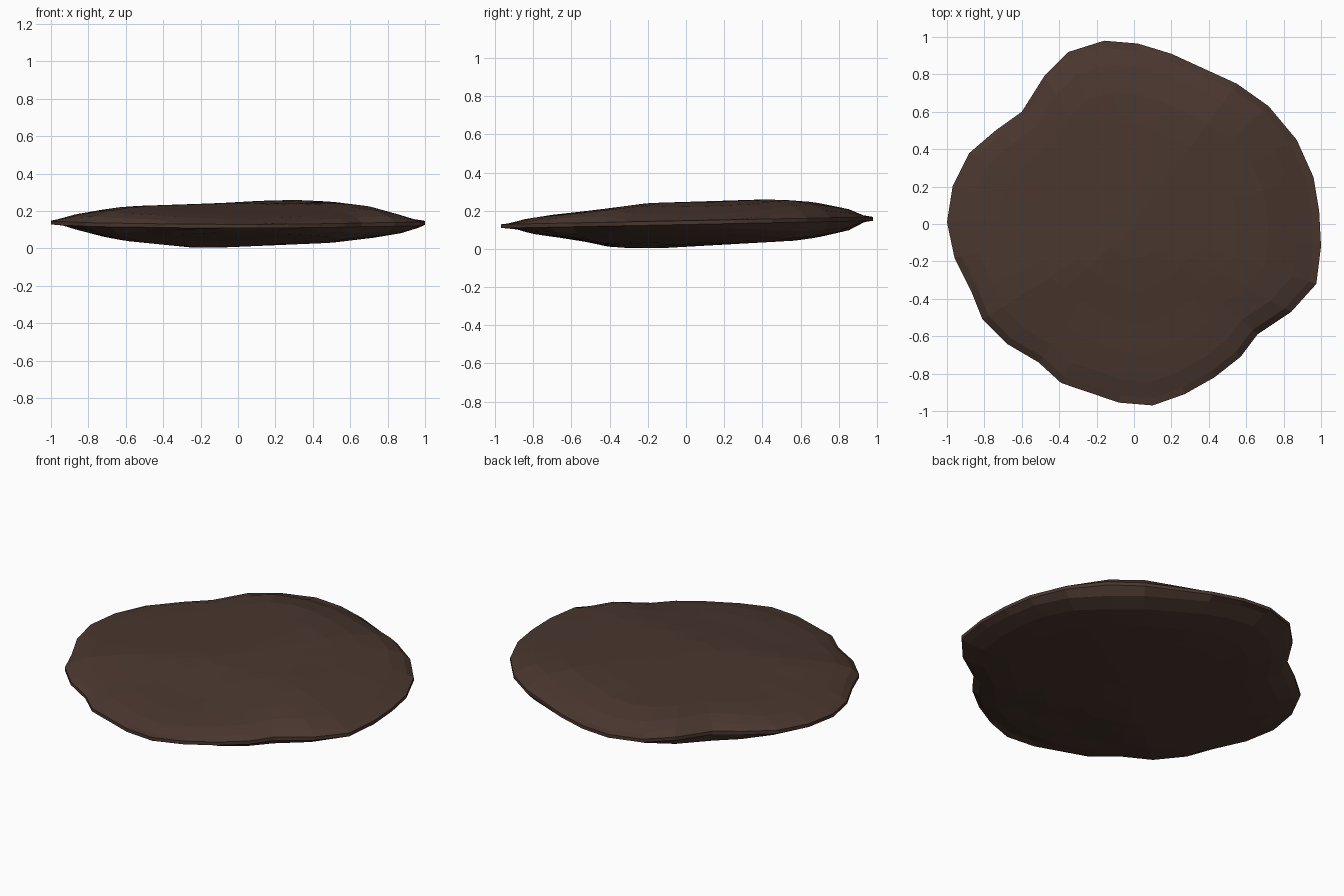
import bpy, bmesh

if "Cube" in bpy.data.objects:
    bpy.data.objects.remove(bpy.data.objects["Cube"])

# Outline of the slab seen from above, counterclockwise
OUTLINE = [(.99, .07), (.96, .25), (.87, .45), (.72, .63), (.55, .75), (.20, .91),
           (.02, .965), (-.16, .98), (-.35, .92), (-.48, .79), (-.60, .60), (-.74, .50),
           (-.88, .38), (-.97, .20), (-1, .01), (-.96, -.18), (-.87, -.36), (-.81, -.51),
           (-.68, -.64), (-.51, -.74), (-.39, -.85), (-.08, -.955), (.10, -.97), (.27, -.91),
           (.43, -.82), (.57, -.71), (.66, -.59), (.84, -.47), (.975, -.32), (1, -.12)]

# Height profiles along x and y for both faces
TOP_X = [(-1, .145), (-.95, .175), (-.6, .225), (-.1, .242), (.25, .262), (.5, .25), (.7, .225), (1, .15)]
TOP_Y = [(-.97, .135), (-.8, .168), (-.5, .2), (-.2, .24), (.5, .262), (.65, .247), (.85, .215), (.98, .165)]
BOT_X = [(-1, .135), (-.8, .078), (-.6, .04), (-.2, 0), (.5, .03), (.75, .06), (.95, .085), (1, .115)]
BOT_Y = [(-.97, .125), (-.8, .073), (-.55, .05), (-.4, .01), (-.2, 0), (.6, .045), (.85, .09), (.98, .155)]

# Rings from rim to centre: scale of outline, share of full height
RINGS = [(.96, .6), (.87, .9), (.72, 1), (.55, 1), (.37, 1), (.19, 1)]


def lerp(profile, t):
    if t <= profile[0][0]:
        return profile[0][1]
    for (a, za), (b, zb) in zip(profile, profile[1:]):
        if t <= b:
            return za + (zb - za) * (t - a) / (b - a)
    return profile[-1][1]


def rim_z(y):
    return .138 + .02 * y


def face_z(x, y, share, top):
    rim = rim_z(y)
    z = min(lerp(TOP_X, x), lerp(TOP_Y, y)) if top else max(lerp(BOT_X, x), lerp(BOT_Y, y))
    return rim + (z - rim) * share


def bridge(bm, outer, inner, top):
    n = len(outer)
    for i in range(n):
        j = (i + 1) % n
        quad = [outer[i], outer[j], inner[j], inner[i]]
        bm.faces.new(quad if top else quad[::-1])


# Stone slab: thin rim, then domed rings above and below
bm = bmesh.new()
rims = {}
for top in (True, False):
    off = .01 if top else -.01
    ring = [bm.verts.new((x, y, rim_z(y) + off)) for x, y in OUTLINE]
    rims[top] = ring
    for s, share in RINGS:
        nxt = [bm.verts.new((x * s, y * s, face_z(x * s, y * s, share, top))) for x, y in OUTLINE]
        bridge(bm, ring, nxt, top)
        ring = nxt
    c = bm.verts.new((0, 0, face_z(0, 0, 1, top)))
    for i in range(len(ring)):
        tri = [ring[i], ring[(i + 1) % len(ring)], c]
        bm.faces.new(tri if top else tri[::-1])
bridge(bm, rims[False], rims[True], True)
bmesh.ops.recalc_face_normals(bm, faces=bm.faces)

mesh = bpy.data.meshes.new("stone_slab")
bm.to_mesh(mesh)
bm.free()
slab = bpy.data.objects.new("stone_slab", mesh)
bpy.context.collection.objects.link(slab)

mat = bpy.data.materials.new("dark brown")
mat.diffuse_color = (.068, .038, .028, 1)
mat.use_nodes = True
mat.node_tree.nodes["Principled BSDF"].inputs["Base Color"].default_value = mat.diffuse_color
mesh.materials.append(mat)
